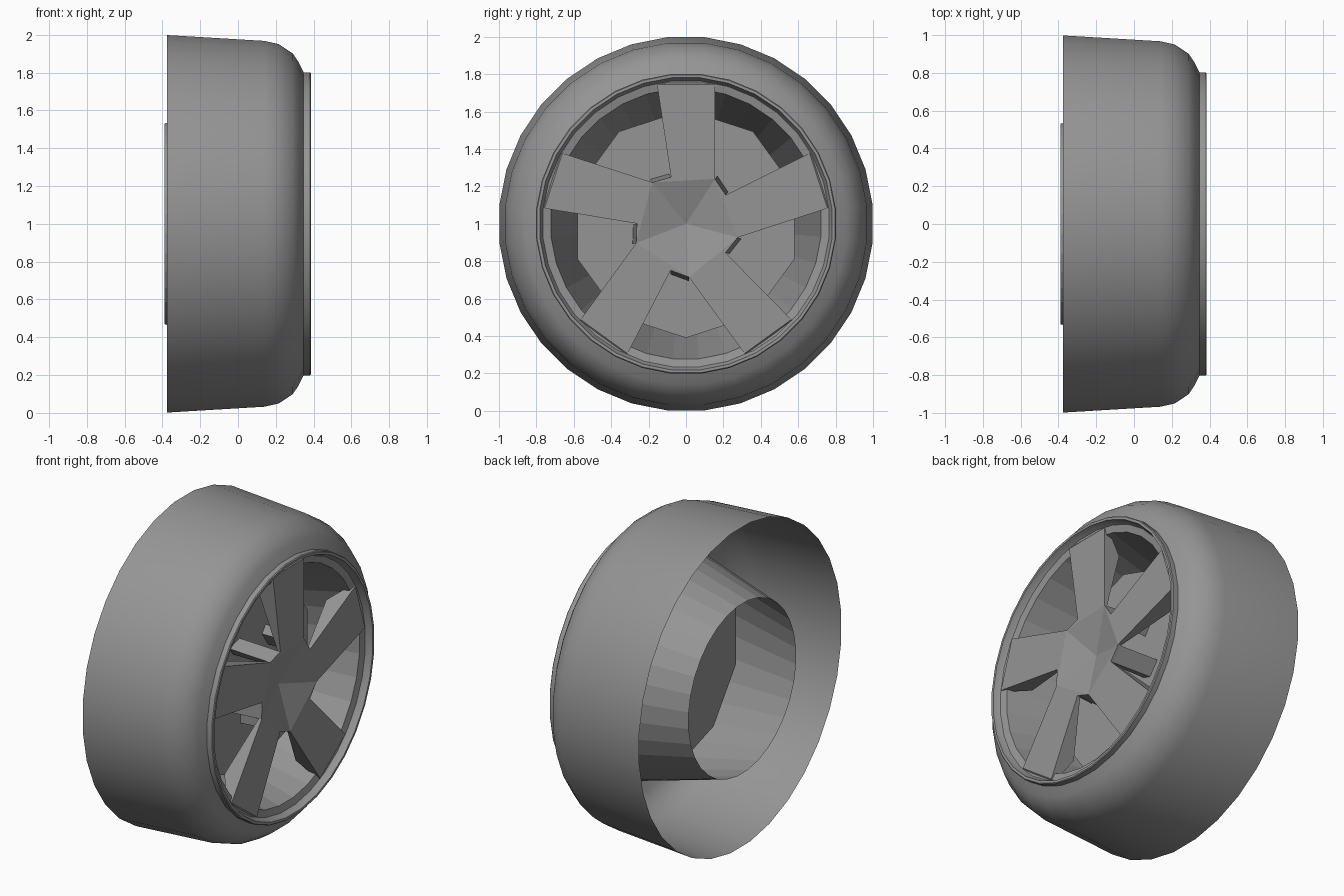
import bpy
import bmesh
from math import cos, sin, pi, radians

cube = bpy.data.objects.get("Cube")
if cube:
    bpy.data.objects.remove(cube, do_unlink=True)

SEGMENTS = 32
SPOKES = 5

grey = bpy.data.materials.new("mid_grey")
grey.use_nodes = True
colour = (0.3, 0.3, 0.3, 1)
grey.diffuse_color = colour
grey.node_tree.nodes["Principled BSDF"].inputs["Base Color"].default_value = colour


def make_object(name, verts, faces, fix_normals=False):
    mesh = bpy.data.meshes.new(name)
    mesh.from_pydata(verts, [], faces)
    if fix_normals:
        bm = bmesh.new()
        bm.from_mesh(mesh)
        bmesh.ops.recalc_face_normals(bm, faces=bm.faces)
        bm.to_mesh(mesh)
        bm.free()
    mesh.materials.append(grey)
    obj = bpy.data.objects.new(name, mesh)
    bpy.context.collection.objects.link(obj)
    return obj


def revolve(name, profile, smooth=False):
    """Spin (x, radius) points round the wheel axis into an open sheet."""
    verts, faces = [], []
    for x, r in profile:
        for j in range(SEGMENTS):
            a = 2 * pi * (j + 0.5) / SEGMENTS
            verts.append((x, r * cos(a), 1 + r * sin(a)))
    for i in range(len(profile) - 1):
        for j in range(SEGMENTS):
            k = (j + 1) % SEGMENTS
            a, b = i * SEGMENTS, (i + 1) * SEGMENTS
            faces.append((a + j, a + k, b + k, b + j))
    obj = make_object(name, verts, faces)
    if smooth:
        bpy.ops.object.select_all(action='DESELECT')
        obj.select_set(True)
        bpy.context.view_layer.objects.active = obj
        bpy.ops.object.shade_smooth_by_angle(angle=radians(35))


def place(x, u, v, angle):
    """Point at depth x, u outwards along a spoke and v across it."""
    return (x, u * cos(angle) - v * sin(angle), 1 + u * sin(angle) + v * cos(angle))


# Tyre: open at the back, rounded at the front shoulder
revolve("tyre", [(-0.375, 1.003), (0.14, 0.972), (0.215, 0.955),
                 (0.29, 0.905), (0.32, 0.86), (0.347, 0.805)], True)

# Rim lip and the tapering barrel behind it
revolve("rim_lip", [(0.347, 0.805), (0.38, 0.805), (0.385, 0.8), (0.385, 0.785),
                    (0.36, 0.777), (0.345, 0.768), (0.335, 0.725)], True)
revolve("rim_barrel", [(0.335, 0.725), (-0.39, 0.533)])

# Ten-sided plate inside the barrel
sides = 2 * SPOKES
ring = [place(0.075, 0.61, 0, 2 * pi * (i + 0.5) / sides) for i in range(sides)]
ring += [(0.06, y, z) for x, y, z in ring]
plate_faces = [tuple(range(sides)), tuple(range(sides, 2 * sides))]
plate_faces += [(i, (i + 1) % sides, (i + 1) % sides + sides, i + sides) for i in range(sides)]
make_object("back_plate", ring, plate_faces, True)

# Hub: shallow dish with one corner between each pair of spokes
FRONT = 0.35
BACK = FRONT - 0.02
angles = [pi / 2 + 2 * pi * i / SPOKES for i in range(SPOKES)]
corners = [place(FRONT, 0.24, -0.155, a) for a in angles]
make_object("hub_dish", corners + [(0.28, 0, 1)],
            [(i, (i + 1) % SPOKES, SPOKES) for i in range(SPOKES)])

for n, a in enumerate(angles):
    nxt = corners[(n + 1) % SPOKES]

    # Spoke: flat front, wedge-shaped underside, skewed inner end
    front = [corners[n], place(FRONT, 0.745, -0.155, a), place(FRONT, 0.745, 0.155, a),
             place(FRONT, 0.25, 0.08, a), nxt]
    back = [(BACK,) + corners[n][1:], place(BACK, 0.765, -0.155, a),
            place(BACK, 0.765, 0.155, a), (BACK,) + front[3][1:], (BACK,) + nxt[1:]]
    keel = [place(0.24, 0.6, -0.155, a), place(0.24, 0.6, 0.133, a)]
    make_object(f"spoke_{n + 1}", front + back + keel,
                [(0, 1, 2, 3, 4), (1, 6, 7, 2), (0, 5, 10, 6, 1), (2, 7, 11, 8, 3),
                 (3, 8, 9, 4), (6, 10, 11, 7), (5, 9, 8, 11, 10), (0, 4, 9, 5)], True)

    # Strut joining the hub to the plate in the gap beside the spoke
    p, q = front[3], nxt
    mid = a + pi / SPOKES
    verts = []
    for x, inner, outer in ((BACK, -0.04, 0), (0.075, -0.04, 0.02)):
        for shift, pair in ((outer, (p, q)), (inner, (q, p))):
            for c in pair:
                verts.append((x, c[1] + shift * cos(mid), c[2] + shift * sin(mid)))
    make_object(f"hub_strut_{n + 1}", verts,
                [(0, 1, 2, 3), (4, 5, 6, 7)] +
                [(i, (i + 1) % 4, (i + 1) % 4 + 4, i + 4) for i in range(4)], True)
